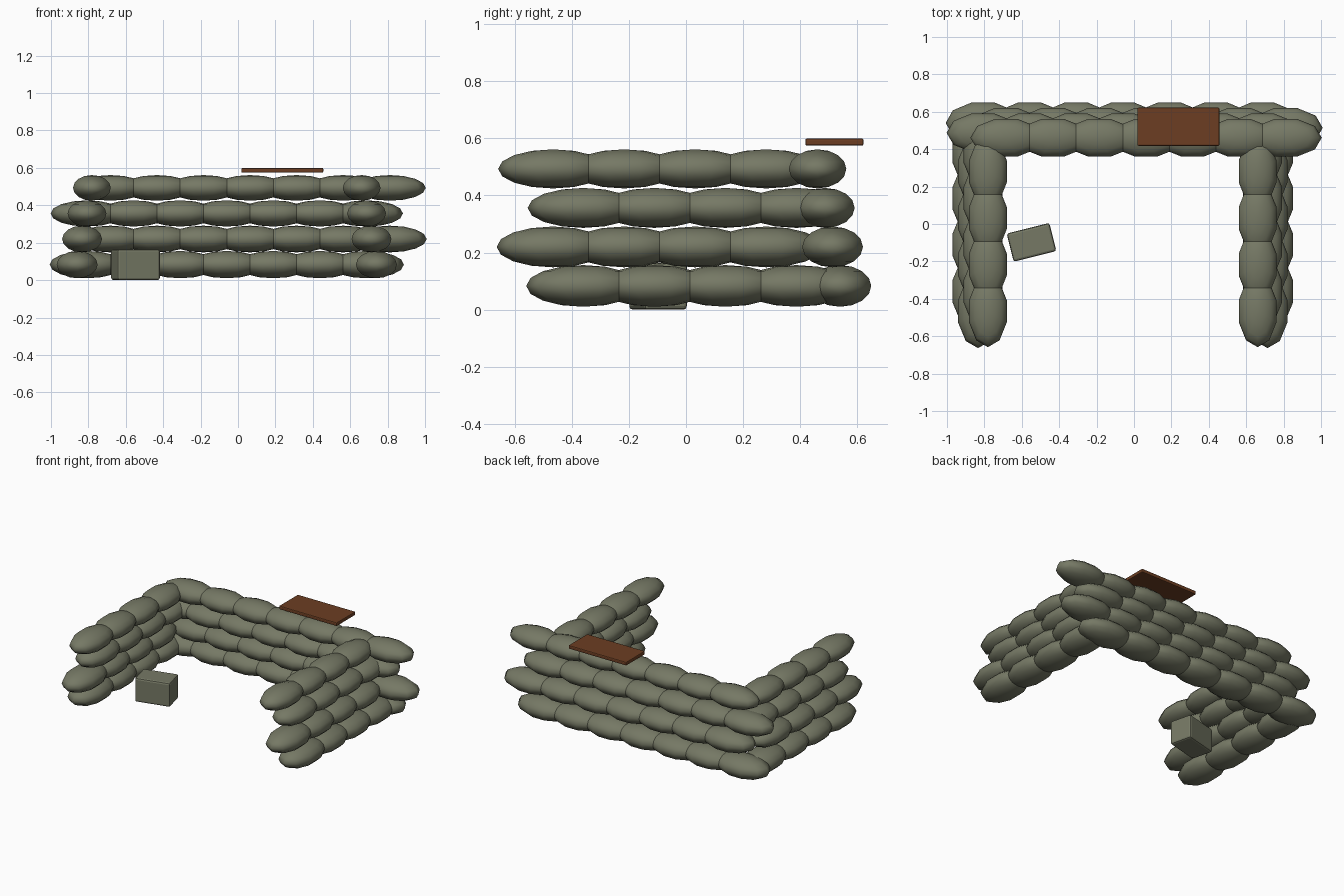
import bpy
import bmesh
import math
from mathutils import Matrix, Vector

cube = bpy.data.objects.get("Cube")
if cube:
    bpy.data.objects.remove(cube, do_unlink=True)


def make_material(name, rgb):
    mat = bpy.data.materials.new(name)
    mat.use_nodes = True
    mat.diffuse_color = (*rgb, 1)
    shader = mat.node_tree.nodes["Principled BSDF"]
    shader.inputs["Base Color"].default_value = (*rgb, 1)
    shader.inputs["Roughness"].default_value = 0.9
    return mat


canvas = make_material("olive canvas", (0.18, 0.19, 0.13))
wood = make_material("brown wood", (0.15, 0.048, 0.016))

SPACING = 0.249   # distance between bags in a course
CENTRE_X = -0.06  # middle of the enclosure


def finish(bm, name, mat, smooth=False):
    mesh = bpy.data.meshes.new(name)
    for face in bm.faces:
        face.smooth = smooth
    bm.to_mesh(mesh)
    bm.free()
    mesh.materials.append(mat)
    obj = bpy.data.objects.new(name, mesh)
    bpy.context.collection.objects.link(obj)
    return obj


def bag_course(name, start, direction, count, size):
    """A straight row of overlapping flattened bags."""
    bm = bmesh.new()
    step = Vector(direction)
    yaw = math.atan2(step.y, step.x)
    for i in range(count):
        place = Matrix.Translation(Vector(start) + step * SPACING * i)
        turn = Matrix.Rotation(yaw, 4, "Z")
        scale = Matrix.Diagonal((*size, 1))
        # Blunt facet at each end of the bag
        facet = Matrix.Rotation(math.radians(18), 4, "Z")
        bmesh.ops.create_uvsphere(bm, u_segments=10, v_segments=8, radius=1,
                                  matrix=place @ turn @ scale @ facet)
    return finish(bm, name, canvas, smooth=True)


def bevelled_box(name, centre, size, bevel, mat, yaw=0):
    bm = bmesh.new()
    bmesh.ops.create_cube(bm, size=1, matrix=Matrix.Diagonal((*size, 1)))
    bmesh.ops.bevel(bm, geom=bm.edges[:], offset=bevel, segments=2,
                    profile=0.5, affect="EDGES")
    obj = finish(bm, name, mat)
    obj.location = centre
    obj.rotation_euler.z = yaw
    return obj


# Four courses in running bond, each leaning inward a little
for row in range(4):
    lean = 0.0263 * row
    z = 0.083 + 0.1367 * row
    size = (0.2 - 0.0025 * row, 0.115 - 0.003 * row, 0.073 - 0.0015 * row)
    odd = row % 2
    shift = SPACING / 2 * odd
    bag_course(f"back_wall_course_{row + 1}",
               (CENTRE_X - 3 * SPACING + shift, 0.54 - lean, z),
               (1, 0, 0), 7, size)
    for side, sign in (("left", 1), ("right", -1)):
        bag_course(f"{side}_wall_course_{row + 1}",
                   (CENTRE_X + sign * (0.8 - lean), -0.36 - 0.106 * odd, z),
                   (0, 1, 0), 4, size)

# Loose block inside the enclosure
bevelled_box("loose_block", (-0.548, -0.098, 0.082), (0.235, 0.155, 0.164),
             0.012, canvas, math.radians(14))

# Plank resting over the back wall
bevelled_box("plank", (0.237, 0.52, 0.587), (0.438, 0.204, 0.025),
             0.006, wood)
